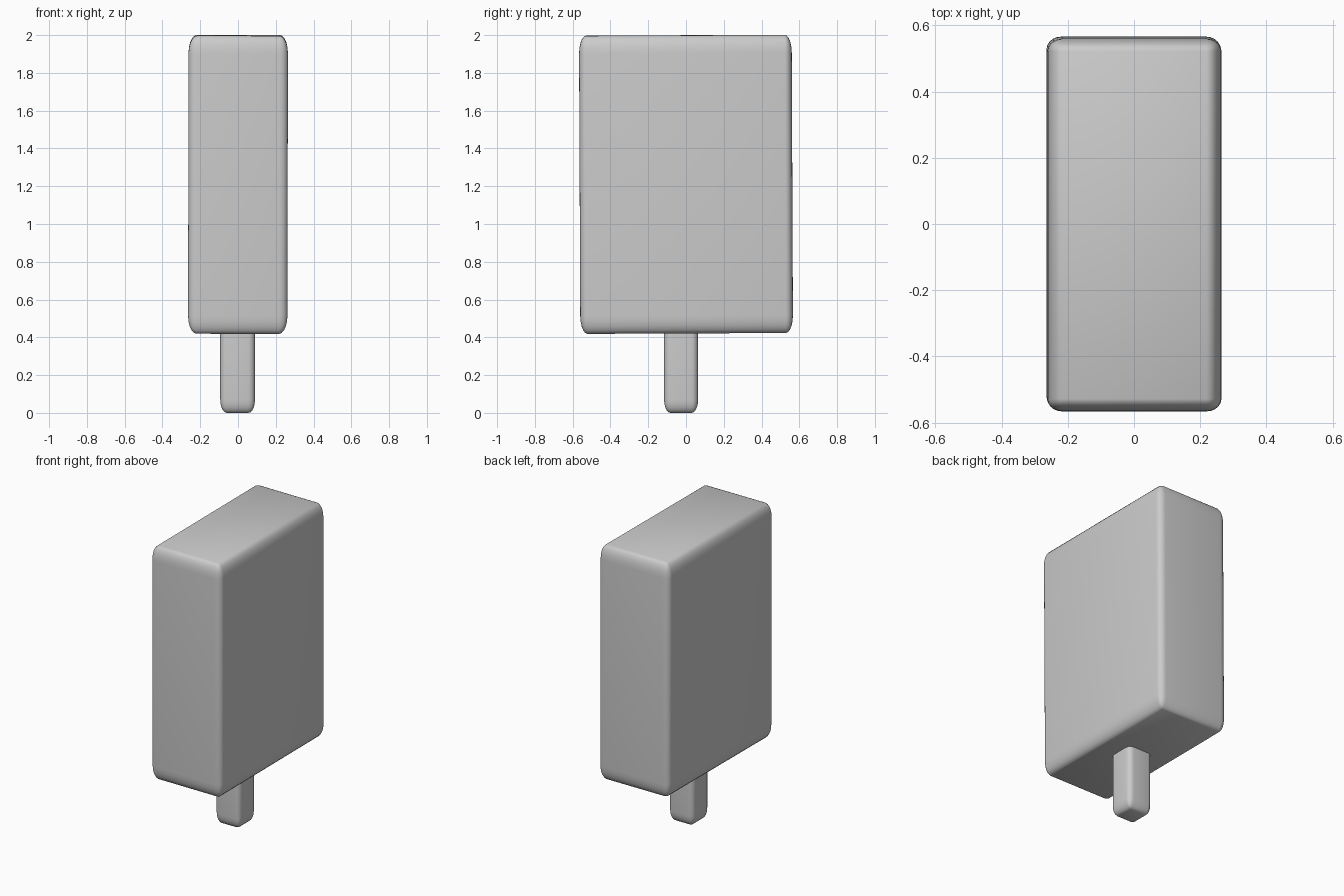
import bpy, bmesh
from math import radians
from mathutils import Matrix

if "Cube" in bpy.data.objects:
    bpy.data.objects.remove(bpy.data.objects["Cube"])


def rounded_block(name, lo, hi, r, segments=5, tilt=(0, 0)):
    """Block spanning lo..hi whose edge rounding has a separate radius per axis."""
    size = [(b - a) for a, b in zip(lo, hi)]
    centre = [(a + b) / 2 for a, b in zip(lo, hi)]
    bm = bmesh.new()
    bmesh.ops.create_cube(bm, size=1)
    # Bevel with unit radius, then squash to the wanted radii
    bmesh.ops.scale(bm, vec=[s / k for s, k in zip(size, r)], verts=bm.verts)
    bmesh.ops.bevel(bm, geom=bm.edges[:], offset=1, segments=segments,
                    profile=0.5, affect='EDGES', clamp_overlap=True)
    bmesh.ops.scale(bm, vec=r, verts=bm.verts)
    bmesh.ops.transform(bm, verts=bm.verts,
                        matrix=Matrix.Rotation(radians(tilt[0]), 4, 'X')
                        @ Matrix.Rotation(radians(tilt[1]), 4, 'Y'))
    for f in bm.faces:
        f.smooth = True
    mesh = bpy.data.meshes.new(name)
    bm.to_mesh(mesh)
    bm.free()
    obj = bpy.data.objects.new(name, mesh)
    obj.location = centre
    bpy.context.collection.objects.link(obj)
    return obj


# Large slab, very slightly tilted
rounded_block("slab", (-0.263, -0.563, 0.421), (0.263, 0.563, 1.999),
              (0.045, 0.038, 0.095), tilt=(0.25, 0.1))

# Stick under the slab, its top sunk into the slab
rounded_block("stick", (-0.094, -0.116, 0.0), (0.09, 0.064, 0.52),
              (0.036, 0.034, 0.07))
